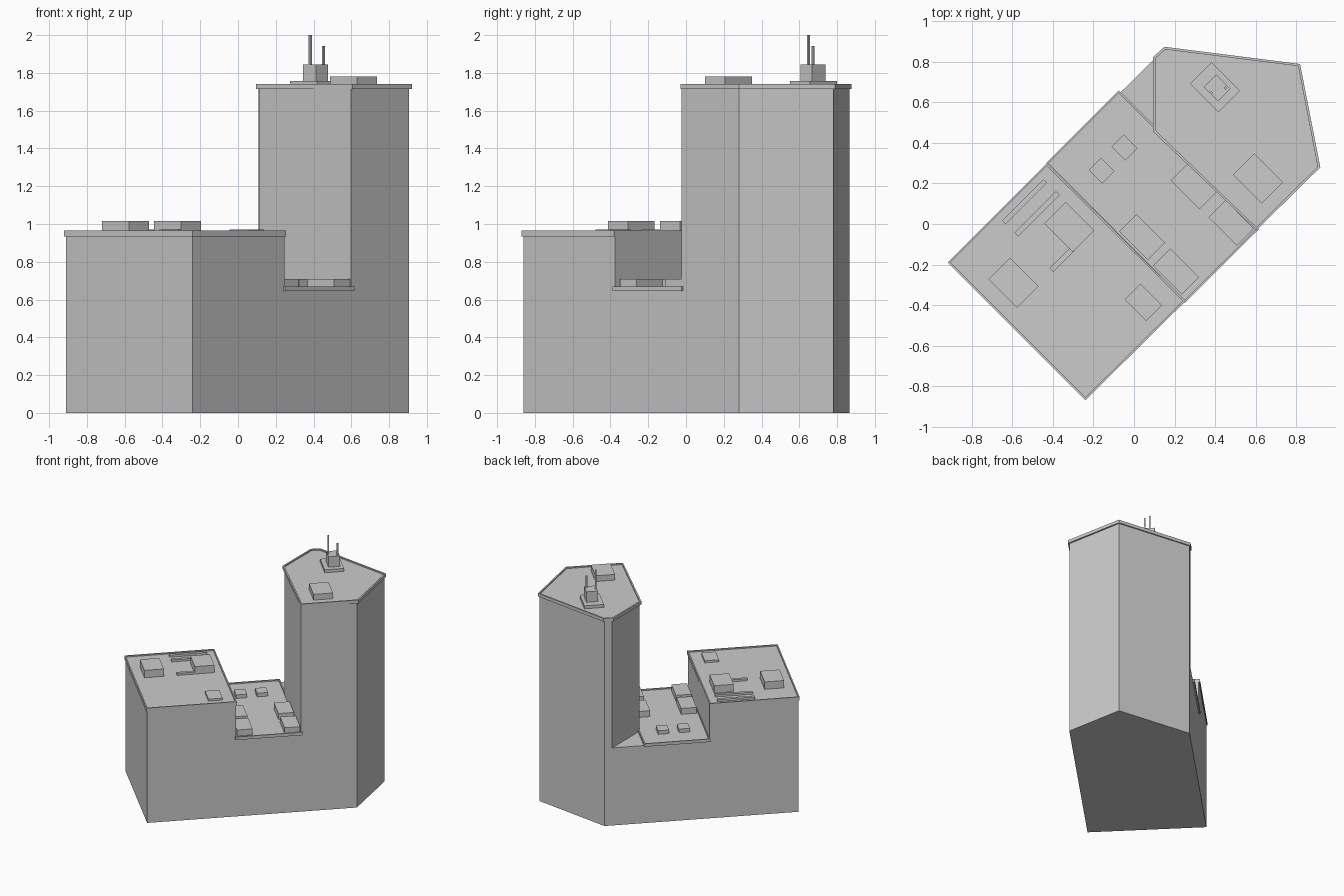
import bpy, bmesh, math

if "Cube" in bpy.data.objects:
    bpy.data.objects.remove(bpy.data.objects["Cube"])


def prism(name, pts, z0, z1, rim=0.0, sink=0.0):
    """Extrude a plan outline from z0 to z1, optionally with a raised rim around the top."""
    bm = bmesh.new()
    bottom = bm.faces.new([bm.verts.new((x, y, z0)) for x, y in pts])
    new = bmesh.ops.extrude_face_region(bm, geom=[bottom], use_keep_orig=True)["geom"]
    top = [g for g in new if isinstance(g, bmesh.types.BMFace)]
    bmesh.ops.translate(bm, verts=list(top[0].verts), vec=(0, 0, z1 - z0))
    bmesh.ops.recalc_face_normals(bm, faces=bm.faces)
    if rim:
        ring = list(bmesh.ops.inset_individual(bm, faces=top, thickness=rim)["faces"])
        new = bmesh.ops.extrude_face_region(bm, geom=top)["geom"]
        deck = [g for g in new if isinstance(g, bmesh.types.BMVert)]
        bmesh.ops.delete(bm, geom=[f for f in top if f.is_valid], context="FACES_ONLY")
        bmesh.ops.translate(bm, verts=deck, vec=(0, 0, -sink))
        bmesh.ops.recalc_face_normals(bm, faces=bm.faces)
    me = bpy.data.meshes.new(name)
    bm.to_mesh(me)
    bm.free()
    ob = bpy.data.objects.new(name, me)
    bpy.context.collection.objects.link(ob)
    return ob


def box(name, cx, cy, along, across, z0, z1):
    """Box turned 45 degrees: 'along' runs with the long walls, 'across' with the end wall."""
    k = math.sqrt(0.5) / 2
    pts = [(cx + k * (a * along + b * across), cy + k * (a * along - b * across))
           for a, b in ((-1, -1), (-1, 1), (1, 1), (1, -1))]
    return prism(name, pts, z0, z1)


def cut(target, cutter):
    mod = target.modifiers.new("cut", "BOOLEAN")
    mod.operation, mod.solver, mod.object = "DIFFERENCE", "EXACT", cutter
    cutter.hide_render = True
    bpy.context.view_layer.objects.active = target
    bpy.ops.object.modifier_apply(modifier=mod.name)
    bpy.data.objects.remove(cutter)


# Main body: one footprint, cut down to the wing roof and the middle roof
body = prism("building_body", [(-0.91, -0.19), (-0.24, -0.86), (0.905, 0.28),
                               (0.81, 0.78), (0.15, 0.865)], 0, 1.725)
cut(body, prism("wing_cutter", [(-1.2, -0.2), (-0.2, -1.2), (0.7, -0.75), (-0.75, 0.7)], 0.94, 3))
cut(body, prism("middle_cutter", [(-0.75, 0.62), (0.57, -0.70), (0.93, -0.35), (0.605, -0.03),
                                  (0.11, 0.46), (0.105, 1.2), (-0.3, 1.2)], 0.65, 3))

# Overhanging roof slabs with low rims
prism("wing_roof", [(-0.92, -0.19), (-0.24, -0.87), (0.255, -0.38), (-0.43, 0.30)],
      0.935, 0.965, 0.014, 0.01)
prism("middle_roof", [(-0.435, 0.30), (0.25, -0.39), (0.617, -0.025), (-0.075, 0.66)],
      0.645, 0.67, 0.014, 0.01)
prism("tower_roof", [(0.095, 0.455), (0.605, -0.03), (0.92, 0.28), (0.82, 0.79),
                     (0.15, 0.875), (0.095, 0.825)], 1.715, 1.742, 0.014, 0.01)

# Wing roof equipment
for i, (x, y) in enumerate([(-0.595, -0.29), (-0.32, -0.015)]):
    box(f"wing_unit_{i}", x, y, 0.15, 0.20, 0.95, 1.017)
box("wing_hatch", 0.047, -0.387, 0.11, 0.15, 0.95, 0.972)
for i, (x, y, length) in enumerate([(-0.54, 0.11, 0.29), (-0.478, 0.05, 0.29), (-0.355, -0.175, 0.15)]):
    box(f"wing_duct_{i}", x, y, length, 0.025, 0.95, 0.972)

# Middle roof equipment: large units against the walls, small vents in the open
for i, (x, y) in enumerate([(0.04, -0.065), (0.207, -0.235), (0.295, 0.187), (0.48, 0.005)]):
    box(f"middle_unit_{i}", x, y, 0.12, 0.20, 0.655, 0.71)
for i, (x, y) in enumerate([(-0.16, 0.263), (-0.047, 0.378)]):
    box(f"middle_vent_{i}", x, y, 0.085, 0.095, 0.655, 0.69)

# Tower roof equipment and antennas
box("tower_unit", 0.612, 0.225, 0.15, 0.20, 1.73, 1.78)
box("mast_base", 0.40, 0.675, 0.15, 0.20, 1.73, 1.757)
box("mast_house", 0.41, 0.672, 0.088, 0.10, 1.75, 1.845)
box("tall_antenna", 0.382, 0.648, 0.012, 0.012, 1.84, 2.0)
box("short_antenna", 0.452, 0.672, 0.012, 0.012, 1.84, 1.943)
